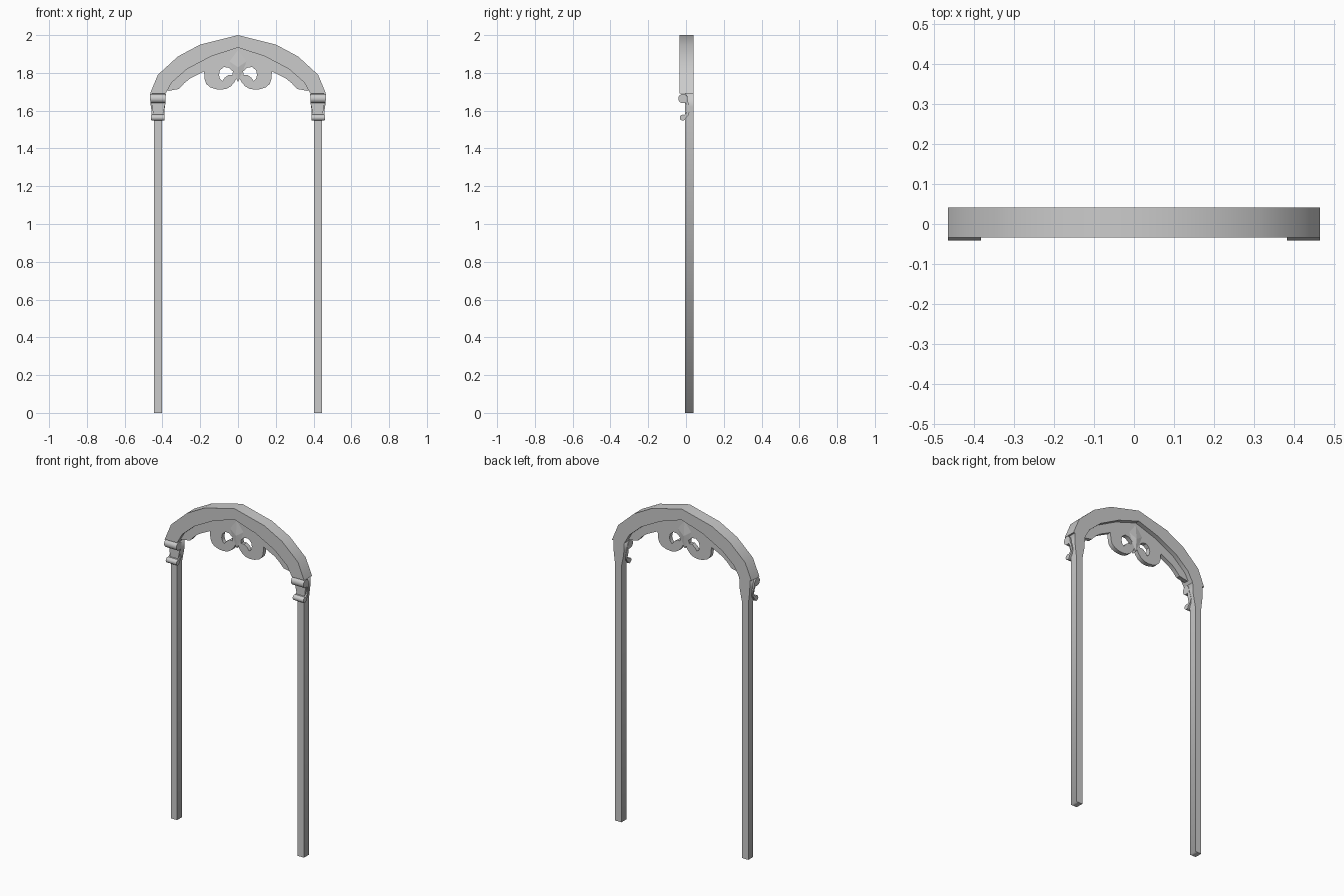
import bpy, bmesh
from math import cos, sin, radians

if "Cube" in bpy.data.objects:
    bpy.data.objects.remove(bpy.data.objects["Cube"])


def plate(name, loops, y0, y1):
    """Front-view outline(s) in (x, z), filled and extruded from y0 to y1; extra loops are holes."""
    cu = bpy.data.curves.new(name, 'CURVE')
    cu.dimensions = '2D'
    cu.fill_mode = 'BOTH'
    cu.extrude = (y1 - y0) / 2
    for pts in loops:
        sp = cu.splines.new('POLY')
        sp.points.add(len(pts) - 1)
        for p, (x, z) in zip(sp.points, pts):
            p.co = (x, z, 0, 1)
        sp.use_cyclic_u = True
    ob = bpy.data.objects.new(name, cu)
    bpy.context.collection.objects.link(ob)
    ob.location.y = (y0 + y1) / 2
    ob.rotation_euler.x = radians(90)
    activate(ob)
    bpy.ops.object.convert(target='MESH')
    ob = bpy.context.object
    ob.name = name
    bpy.ops.object.transform_apply(location=True, rotation=True, scale=True)
    bm = bmesh.new()
    bm.from_mesh(ob.data)
    bmesh.ops.remove_doubles(bm, verts=bm.verts, dist=1e-5)
    bmesh.ops.recalc_face_normals(bm, faces=bm.faces)
    bm.to_mesh(ob.data)
    bm.free()
    return ob


def activate(ob):
    bpy.ops.object.select_all(action='DESELECT')
    ob.select_set(True)
    bpy.context.view_layer.objects.active = ob


def smooth(ob, angle=35):
    activate(ob)
    bpy.ops.object.shade_smooth_by_angle(angle=radians(angle))


def flip(pts):
    return [(-x, z) for x, z in pts]


def arc(cx, cz, r, a0, a1, n):
    return [(cx + r * cos(radians(a0 + (a1 - a0) * i / n)),
             cz + r * sin(radians(a0 + (a1 - a0) * i / n))) for i in range(n + 1)]


# Arch: right halves of the outer and inner edges, from the crown down
outer = [(0, 2.0), (.20, 1.95), (.318, 1.887), (.424, 1.79), (.466, 1.69)]
inner = [(0, 1.934), (.143, 1.887), (.27, 1.82), (.35, 1.75), (.384, 1.69)]
arch = plate("arch", [flip(outer)[::-1] + outer[1:] + inner[::-1] + flip(inner)[1:]], -.034, .041)
smooth(arch)

# Pierced scroll panel hung under the arch
lower = [(.385, 1.712), (.366, 1.705), (.313, 1.715), (.285, 1.745), (.254, 1.77),
         (.18, 1.807), (.176, 1.765), (.168, 1.742), (.15, 1.725), (.12, 1.714),
         (.09, 1.711), (.06, 1.716), (.037, 1.73), (.018, 1.752), (.010, 1.77), (0, 1.752)]
half = [(x, z + .012) for x, z in inner[:-1]] + lower
hole = [(.101, 1.79), (.096, 1.813), (.075, 1.831), (.05, 1.828), (.027, 1.808),
        (.030, 1.789), (.05, 1.79), (.070, 1.775), (.083, 1.757), (.095, 1.768)]
panel = plate("scroll_panel", [half + flip(half)[::-1][1:-1], hole, flip(hole)], -.012, .014)
smooth(panel)

# Low-relief ridged leaf on both faces of the panel centre
leaf_edge = [(0, 1.92), (.045, 1.86), (.03, 1.82), (.014, 1.785), (0, 1.757)]
for name, y, d in (("front_leaf", -.012, -.008), ("back_leaf", .014, .008)):
    bm = bmesh.new()
    ring = leaf_edge + flip(leaf_edge)[::-1][1:-1]
    vs = [bm.verts.new((x, y, z)) for x, z in ring]
    top = bm.verts.new((0, y + d, 1.83))
    for i in range(len(vs)):
        bm.faces.new((vs[i], vs[(i + 1) % len(vs)], top))
    bm.faces.new(vs)
    bmesh.ops.recalc_face_normals(bm, faces=bm.faces)
    me = bpy.data.meshes.new(name)
    bm.to_mesh(me)
    bm.free()
    bpy.context.collection.objects.link(bpy.data.objects.new(name, me))

# Posts, flared where they meet the arch
post = [(.403, 0), (.445, 0), (.445, 1.545), (.454, 1.62), (.456, 1.69),
        (.384, 1.69), (.388, 1.62), (.403, 1.545)]

# Bracket side profile in (y, z): big roll, hollow body, small roll
profile = (arc(-.016, 1.664, .025, 0, 300, 14)
           + [(.004, 1.626), (.007, 1.606), (.003, 1.588)]
           + arc(-.017, 1.563, .016, 60, 360, 12)
           + [(.012, 1.575), (.02, 1.6), (.018, 1.625), (.01, 1.648)])
# half width of the bracket at heights going up
widths = [(1.545, .035), (1.565, .036), (1.60, .034), (1.64, .040), (1.69, .042)]


def half_width(z):
    for (za, wa), (zb, wb) in zip(widths, widths[1:]):
        if z <= zb:
            return wa + (wb - wa) * max(0, z - za) / (zb - za)
    return widths[-1][1]


for side, s in (("left", -1), ("right", 1)):
    plate(side + "_post", [[(s * x, z) for x, z in post]], -.006, .041)

    # Scroll bracket on the front of the post head
    bm = bmesh.new()
    a, b = ([bm.verts.new((s * .424 + e * half_width(z), y, z)) for y, z in profile] for e in (-1, 1))
    bm.faces.new(a)
    bm.faces.new(b[::-1])
    n = len(a)
    for i in range(n):
        bm.faces.new((a[i], b[i], b[(i + 1) % n], a[(i + 1) % n]))
    bmesh.ops.recalc_face_normals(bm, faces=bm.faces)
    me = bpy.data.meshes.new(side + "_bracket")
    bm.to_mesh(me)
    bm.free()
    ob = bpy.data.objects.new(side + "_bracket", me)
    bpy.context.collection.objects.link(ob)
    smooth(ob)
